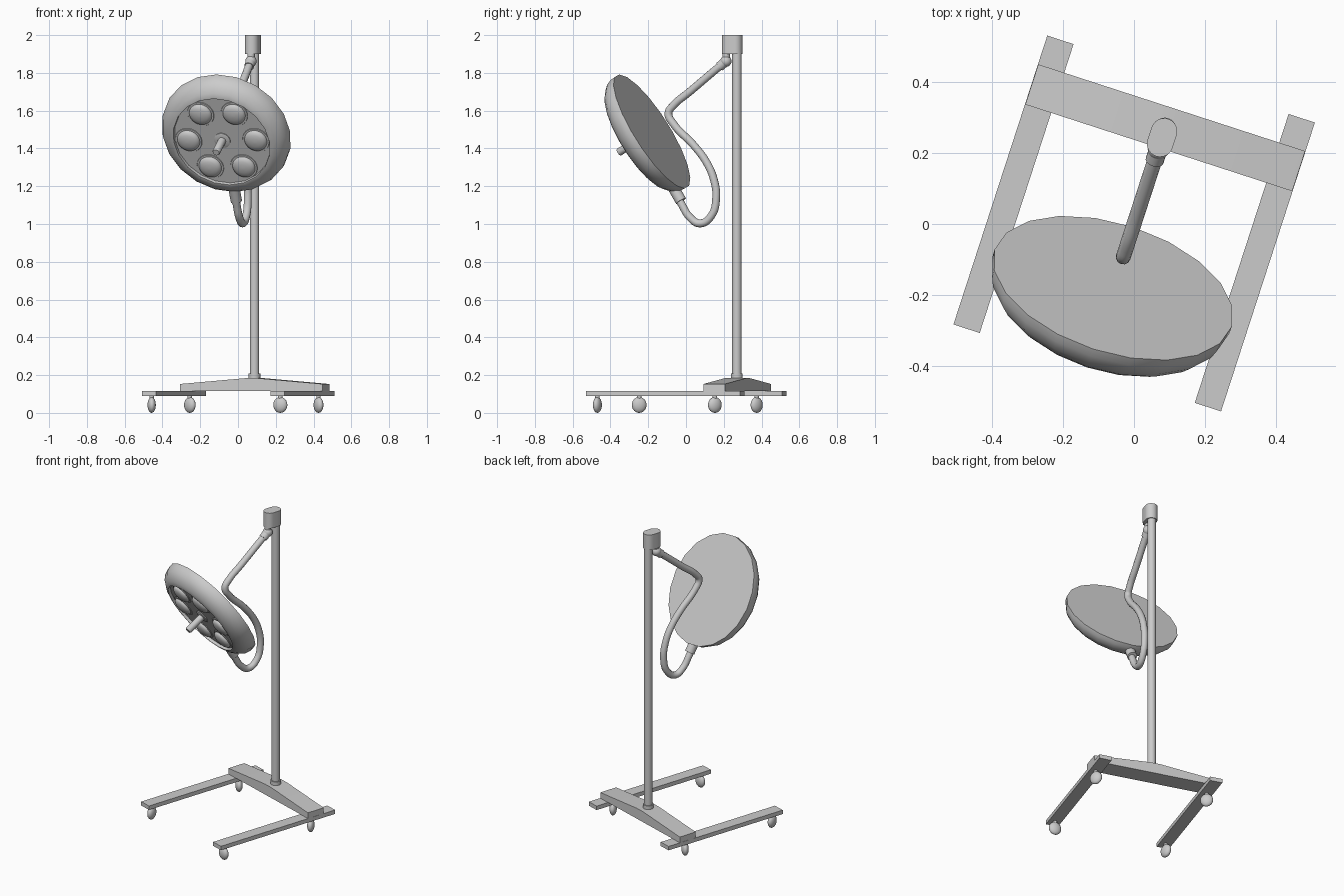
import bpy, bmesh, math
from math import sin, cos, pi, radians
from mathutils import Matrix, Vector

if "Cube" in bpy.data.objects:
    bpy.data.objects.remove(bpy.data.objects["Cube"])

# Everything is laid out square, then turned with the stand
TURN = Matrix.Rotation(radians(-18), 4, 'Z')
T = Matrix.Translation


def finish(name, bm, mat, smooth=32):
    bmesh.ops.recalc_face_normals(bm, faces=bm.faces)
    me = bpy.data.meshes.new(name)
    bm.to_mesh(me)
    bm.free()
    me.shade_smooth()
    me.set_sharp_from_angle(angle=radians(smooth))
    ob = bpy.data.objects.new(name, me)
    bpy.context.collection.objects.link(ob)
    ob.matrix_world = TURN @ mat
    return ob


def lathe(name, profile, sides, mat):
    """Revolve (radius, height) points about z; open ends are capped."""
    bm = bmesh.new()
    rings = [[bm.verts.new((r * sin(2 * pi * i / sides), r * cos(2 * pi * i / sides), z))
              for i in range(sides)] for r, z in profile]
    for a, b in zip(rings, rings[1:]):
        for i in range(sides):
            j = (i + 1) % sides
            bm.faces.new((a[i], a[j], b[j], b[i]))
    bm.faces.new(rings[0])
    bm.faces.new(rings[-1])
    return finish(name, bm, mat)


def prism(name, outline, depth, mat):
    """Extrude a flat outline along its z."""
    bm = bmesh.new()
    face = bm.faces.new([bm.verts.new((x, y, 0)) for x, y in outline])
    new = bmesh.ops.extrude_face_region(bm, geom=[face])['geom']
    bmesh.ops.translate(bm, vec=(0, 0, depth),
                        verts=[v for v in new if isinstance(v, bmesh.types.BMVert)])
    return finish(name, bm, mat)


def rod(name, a, b, r, sides=20):
    a, b = Vector(a), Vector(b)
    d = b - a
    return lathe(name, [(r, 0), (r, d.length)], sides,
                 T(a) @ d.to_track_quat('Z', 'Y').to_matrix().to_4x4())


def ellipsoid(name, mat, scale):
    bm = bmesh.new()
    bmesh.ops.create_uvsphere(bm, u_segments=20, v_segments=12, radius=1)
    bmesh.ops.scale(bm, vec=scale, verts=bm.verts)
    return finish(name, bm, mat)


# Base: two legs with swivelled casters
swivel = {(-1, -.377): 4, (-1, .277): 42, (1, -.377): 72, (1, .277): 26}
for side, word in ((-1, 'left'), (1, 'right')):
    x = side * .358
    prism(word + '_leg', [(x - .039, -.427), (x + .039, -.427), (x + .039, .43), (x - .039, .43)],
          .026, T((0, 0, .089)))
    for y, end in ((-.377, 'front'), (.277, 'back')):
        spin = Matrix.Rotation(radians(18 + swivel[side, y]), 4, 'Z')
        ellipsoid(f'{end}_{word}_caster', T((x, y, .042)) @ spin, (.022, .039, .042))
        rod(f'{end}_{word}_caster_stem', (x, y, .06), (x, y, .092), .012, 12)

# Base: crossbar with sloping top
prism('crossbar', [(-.396, .115), (.396, .115), (.396, .153), (.03, .184), (-.03, .184), (-.396, .153)],
      .119, T((0, .345, 0)) @ Matrix.Rotation(pi / 2, 4, 'X'))

# Mast, collar and rounded cap
POLE = .283
rod('mast', (0, POLE, .15), (0, POLE, 1.92), .025, 24)
rod('mast_collar', (0, POLE, .17), (0, POLE, .208), .031, 24)
cap = [(.037 * cos(pi * i / 12), POLE - .008 + .037 * sin(pi * i / 12)) for i in range(13)]
cap += [(-.037 * cos(pi * i / 12), .238 - .037 * sin(pi * i / 12)) for i in range(13)]
prism('mast_cap', cap, .1, T((0, 0, 1.9)))

# Pivot under the cap
rod('pivot_pin', (0, .224, 1.85), (0, .224, 1.91), .02)
ellipsoid('pivot_ball', T((0, .222, 1.862)), (.03, .03, .03))
rod('arm_sleeve', (0, .222, 1.862), (0, .188, 1.834), .026)

# Bent tubular arm
path = [(.215, 1.857), (.14, 1.797), (.02, 1.70), (-.07, 1.628), (-.098, 1.585), (-.07, 1.53),
        (.045, 1.415), (.115, 1.325), (.155, 1.235), (.168, 1.14), (.142, 1.045), (.079, 1.003),
        (.022, 1.035), (-.022, 1.10), (-.07, 1.185)]
curve = bpy.data.curves.new('arm', 'CURVE')
curve.dimensions = '3D'
curve.bevel_depth = .021
curve.bevel_resolution = 4
curve.resolution_u = 6
curve.use_fill_caps = True
spline = curve.splines.new('BEZIER')
spline.bezier_points.add(len(path) - 1)
for p, (y, z) in zip(spline.bezier_points, path):
    p.co = (0, y, z)
    p.handle_left_type = p.handle_right_type = 'AUTO'
arm = bpy.data.objects.new('arm', curve)
bpy.context.collection.objects.link(arm)
arm.matrix_world = TURN
bpy.context.view_layer.objects.active = arm
arm.select_set(True)
bpy.ops.object.convert(target='MESH')
bpy.ops.object.shade_smooth_by_angle(angle=radians(40))
rod('lamp_socket', (0, -.028, 1.122), (0, -.07, 1.192), .03)

# Lamp head: local z points out of the light, tilted downwards
LAMP = T((0, -.19, 1.49)) @ Matrix.Rotation(radians(121), 4, 'X')
lathe('lamp_shell', [(.352, 0), (.351, .025), (.34, .056), (.32, .08), (.295, .098),
                     (.272, .107), (.266, .107), (.264, .09)], 20, LAMP)

# Six lenses in ring mounts
for i in range(6):
    a = i * pi / 3
    at = LAMP @ T((.187 * cos(a), .187 * sin(a), .089))
    lathe(f'lens_mount_{i + 1}', [(.074, 0), (.072, .004)], 28, at)
    lathe(f'lens_{i + 1}', [(.062, 0), (.061, .010), (.055, .018), (.042, .025), (.024, .029), (.006, .031)],
          28, at)

# Central handle
lathe('handle_base', [(.044, .085), (.044, .095), (.036, .098)], 24, LAMP)
lathe('handle', [(.021, .09), (.021, .21), (.017, .217)], 20, LAMP)
